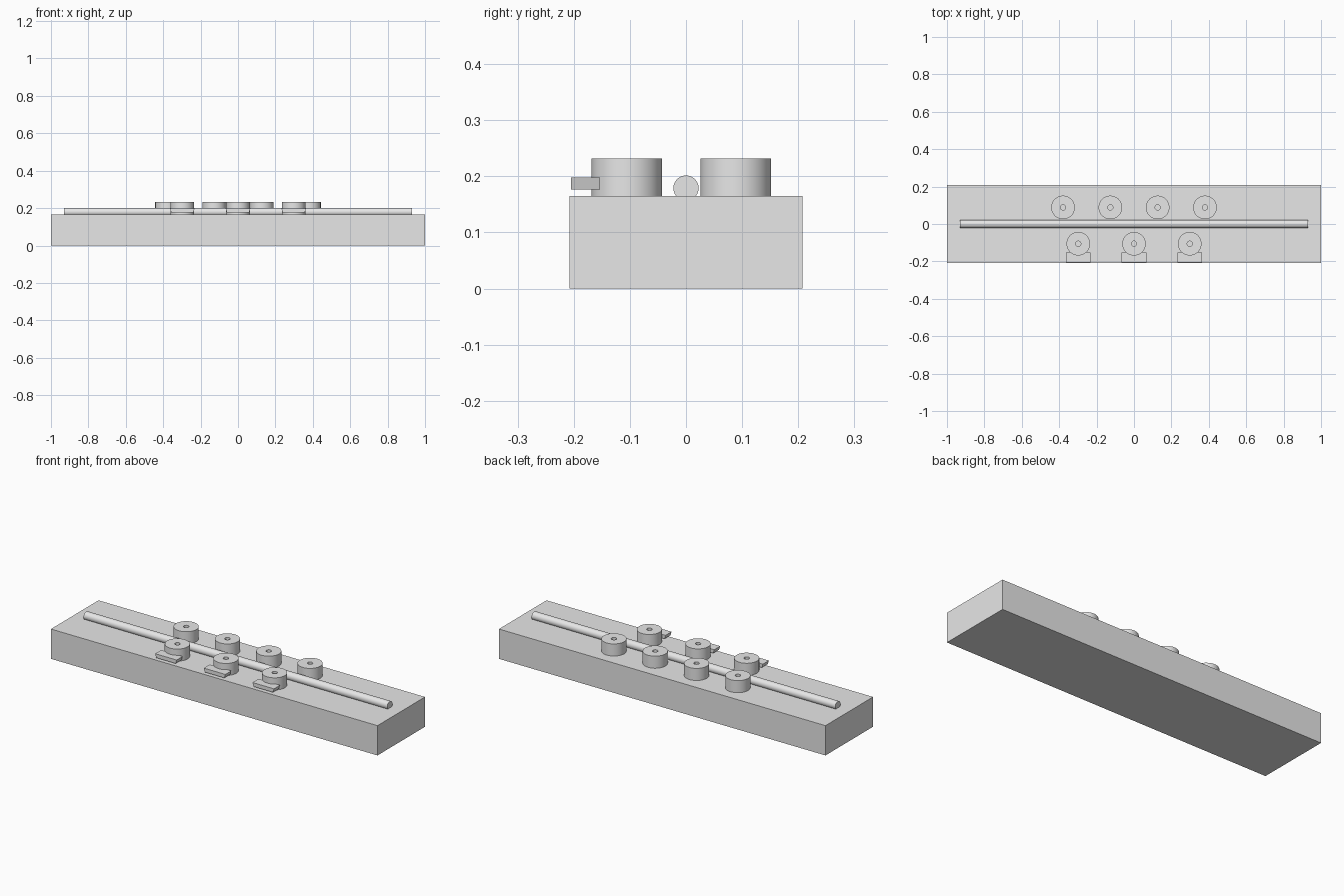
import bpy
import bmesh
import math

if "Cube" in bpy.data.objects:
    bpy.data.objects.remove(bpy.data.objects["Cube"], do_unlink=True)

# One plain grey material for everything
grey = bpy.data.materials.new("plain_grey")
grey.use_nodes = True
colour = (0.8, 0.8, 0.8, 1)
grey.diffuse_color = colour
for node in grey.node_tree.nodes:
    if node.type == 'BSDF_PRINCIPLED':
        node.inputs["Base Color"].default_value = colour


def finish(name, bm, location, smooth=False):
    """Turn a bmesh into a named object."""
    bmesh.ops.recalc_face_normals(bm, faces=bm.faces)
    mesh = bpy.data.meshes.new(name)
    bm.to_mesh(mesh)
    bm.free()
    mesh.materials.append(grey)
    obj = bpy.data.objects.new(name, mesh)
    bpy.context.collection.objects.link(obj)
    obj.location = location
    if smooth:
        bpy.ops.object.select_all(action='DESELECT')
        obj.select_set(True)
        bpy.context.view_layer.objects.active = obj
        bpy.ops.object.shade_smooth_by_angle(angle=math.radians(30))
    return obj


def block(name, size, location, bottom_scale=1.0):
    """Box whose lower face may be narrower along x."""
    bm = bmesh.new()
    bmesh.ops.create_cube(bm, size=1)
    for v in bm.verts:
        taper = bottom_scale if v.co.z < 0 else 1.0
        v.co.x *= size[0] * taper
        v.co.y *= size[1]
        v.co.z *= size[2]
    return finish(name, bm, location)


def ring(name, outer, inner, height, location, sides=48):
    """Round roller with a hole through its middle, standing on its base."""
    bm = bmesh.new()
    profile = [(inner, 0), (outer, 0), (outer, height), (inner, height)]
    loops = []
    for i in range(sides):
        a = math.tau * i / sides
        loops.append([bm.verts.new((r * math.cos(a), r * math.sin(a), z))
                      for r, z in profile])
    for i in range(sides):
        here, after = loops[i], loops[(i + 1) % sides]
        for j in range(4):
            k = (j + 1) % 4
            bm.faces.new((here[j], after[j], after[k], here[k]))
    return finish(name, bm, location, smooth=True)


# Base slab
BASE_TOP = 0.165
block("base_slab", (2, 0.416, BASE_TOP), (0, 0, BASE_TOP / 2))

# Long round rod lying along the slab
bm = bmesh.new()
bmesh.ops.create_cone(bm, cap_ends=True, segments=48,
                      radius1=0.0225, radius2=0.0225, depth=1.86)
rod = finish("rod", bm, (0, 0, 0.179), smooth=True)
rod.rotation_euler.y = math.pi / 2

# Back row of rollers
for i in range(4):
    ring(f"back_roller_{i + 1}", 0.063, 0.014, 0.067,
         ((i - 1.5) * 0.253, 0.0885, BASE_TOP))

# Front row of rollers, each with a flat tab
for i in range(3):
    x = (i - 1) * 0.298
    ring(f"front_roller_{i + 1}", 0.063, 0.014, 0.067,
         (x, -0.1055, BASE_TOP))
    block(f"front_tab_{i + 1}", (0.132, 0.052, 0.021),
          (x, -0.179, 0.187), bottom_scale=0.9)
